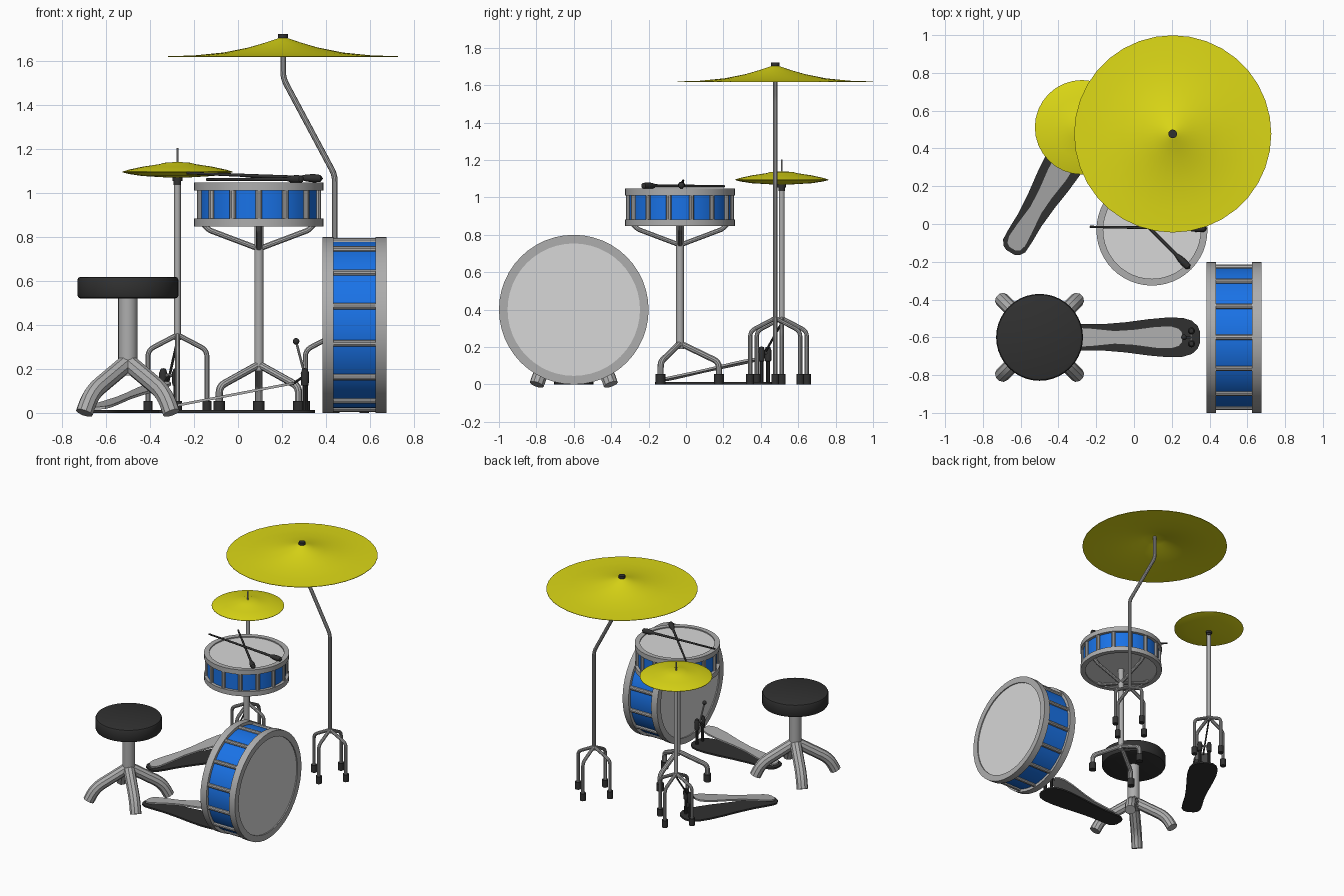
import bpy, bmesh, math
from mathutils import Matrix, Vector

if "Cube" in bpy.data.objects:
    bpy.data.objects.remove(bpy.data.objects["Cube"])


def material(name, col):
    m = bpy.data.materials.new(name)
    m.diffuse_color = (*col, 1)
    m.use_nodes = True
    m.node_tree.nodes["Principled BSDF"].inputs["Base Color"].default_value = m.diffuse_color
    return m


BRASS = material("brass yellow", (0.72, 0.69, 0.008))
SILVER = material("silver grey", (0.42, 0.42, 0.42))
SKIN = material("drum skin", (0.68, 0.68, 0.68))
BLUE = material("shell blue", (0.01, 0.17, 0.80))
BLACK = material("rubber black", (0.03, 0.03, 0.03))
T, R = Matrix.Translation, Matrix.Rotation


def finish(name, bm, mat, matrix=Matrix()):
    bmesh.ops.remove_doubles(bm, verts=bm.verts, dist=1e-5)
    bmesh.ops.recalc_face_normals(bm, faces=bm.faces)
    me = bpy.data.meshes.new(name)
    bm.to_mesh(me)
    bm.free()
    me.transform(matrix)
    me.materials.append(mat)
    ob = bpy.data.objects.new(name, me)
    bpy.context.collection.objects.link(ob)
    smooth(ob)
    return ob


def smooth(ob):
    bpy.ops.object.select_all(action='DESELECT')
    ob.select_set(True)
    bpy.context.view_layer.objects.active = ob
    bpy.ops.object.shade_smooth_by_angle(angle=math.radians(35))


def lathe(name, prof, mat, matrix=Matrix(), segs=32, closed=False):
    """Spin (radius, height) points round z."""
    bm = bmesh.new()
    rings = [[bm.verts.new((r * math.cos(2 * math.pi * i / segs), r * math.sin(2 * math.pi * i / segs), z))
              for i in range(segs)] for r, z in prof]
    pairs = list(zip(rings, rings[1:])) + ([(rings[-1], rings[0])] if closed else [])
    for a, b in pairs:
        for i in range(segs):
            j = (i + 1) % segs
            bm.faces.new((a[i], a[j], b[j], b[i]))
    return finish(name, bm, mat, matrix)


def rod(name, r, z0, z1, mat, matrix=Matrix(), segs=16):
    return lathe(name, [(0, z0), (r, z0), (r, z1), (0, z1)], mat, matrix, segs)


def tube(name, pts, r, mat, bend=0.0):
    """Round tube along a path, corners rounded by the length 'bend'."""
    pts = [Vector(p) for p in pts]
    path = [pts[0]]
    for a, p, b in zip(pts, pts[1:], pts[2:]):
        s, e = p + (a - p).normalized() * bend, p + (b - p).normalized() * bend
        for k in range(5):
            t = k / 4
            path.append(s * (1 - t) ** 2 + p * 2 * t * (1 - t) + e * t * t)
    path.append(pts[-1])
    cu = bpy.data.curves.new(name, 'CURVE')
    cu.dimensions = '3D'
    cu.bevel_depth, cu.bevel_resolution, cu.use_fill_caps = r, 3, True
    sp = cu.splines.new('POLY')
    sp.points.add(len(path) - 1)
    for q, p in zip(sp.points, path):
        q.co = (*p, 1)
    cu.materials.append(mat)
    ob = bpy.data.objects.new(name, cu)
    bpy.context.collection.objects.link(ob)
    bpy.ops.object.select_all(action='DESELECT')
    ob.select_set(True)
    bpy.context.view_layer.objects.active = ob
    bpy.ops.object.convert(target='MESH')
    smooth(bpy.context.view_layer.objects.active)


def legs(name, x, y, angles, prof, r, mat, bend, foot=0):
    """Radial legs; prof is (distance, height) from hub to floor."""
    for a in angles:
        c, s = math.cos(math.radians(a)), math.sin(math.radians(a))
        tube(name, [(x + d * c, y + d * s, z) for d, z in prof], r, mat, bend)
        if foot:
            d = prof[-1][0]
            rod(name + "_foot", foot, 0, 0.055, BLACK, T((x + d * c, y + d * s, 0)), 12)


def drum(name, radius, depth, hoop, lip, matrix, first):
    """Drum along z from 0 to depth, with hoops, skins and 14 lugs."""
    lathe(name + "_shell", [(radius - 0.022, hoop * .5), (radius - 0.022, depth - hoop * .5)], BLUE, matrix, 48)
    for z in (0, depth - hoop):
        lathe(name + "_hoop", [(radius - lip, z), (radius, z), (radius, z + hoop), (radius - lip, z + hoop)],
              SILVER, matrix, 48, True)
    for z in (0.008, depth - 0.008):
        lathe(name + "_skin", [(0, z), (radius - lip, z)], SKIN, matrix, 48)
    for i in range(14):
        a = math.radians(first) + 2 * math.pi * i / 14
        rod(name + "_lug", 0.015, hoop * .5, depth - hoop * .5, SILVER,
            matrix @ T(((radius - 0.02) * math.cos(a), (radius - 0.02) * math.sin(a), 0)), 10)


# Bass drum lying along x, snare drum upright
drum("bass_drum", 0.40, 0.29, 0.05, 0.046, T((0.384, -0.6, 0.4)) @ R(math.pi / 2, 4, 'Y'), 0)
SX, SY = 0.095, -0.032
drum("snare_drum", 0.294, 0.2, 0.036, 0.036, T((SX, SY, 0.847)), -90)

# Snare stand
rod("snare_pole", 0.021, 0.19, 0.855, SILVER, T((SX, SY, 0)))
legs("snare_arm", SX, SY, (0, 90, 180, 270), [(0, 0.745), (0.225, 0.83), (0.25, 0.855)], 0.013, SILVER, 0.012)
legs("snare_leg", SX, SY, (90, 210, 330), [(0, 0.22), (0.208, 0.12), (0.208, 0.03)], 0.017, SILVER, 0.03, 0.026)

# Stool
lathe("seat", [(0, 0.52), (0.215, 0.52), (0.225, 0.524), (0.23, 0.534), (0.23, 0.604), (0.225, 0.614),
               (0.215, 0.618), (0, 0.618)], BLACK, T((-0.5, -0.6, 0)), 40)
rod("seat_column", 0.044, 0.17, 0.525, SILVER, T((-0.5, -0.6, 0)), 20)
legs("seat_leg", -0.5, -0.6, (45, 135, 225, 315), [(0, 0.23), (0.235, 0.09), (0.28, 0)], 0.04, SILVER, 0.06)

# Hi-hat
HX, HY = -0.275, 0.512
H = T((HX, HY, 0))
lathe("hihat_top_cymbal", [(0, 1.14), (0.06, 1.136), (0.08, 1.13), (0.16, 1.118), (0.22, 1.105), (0.25, 1.096),
                           (0.25, 1.094), (0, 1.10)], BRASS, H)
lathe("hihat_bottom_cymbal", [(0, 1.068), (0.06, 1.07), (0.16, 1.076), (0.22, 1.085), (0.25, 1.093),
                              (0.25, 1.095), (0, 1.09)], BRASS, H)
rod("hihat_rod", 0.005, 1.0, 1.203, SILVER, H, 8)
rod("hihat_pole", 0.015, 0.33, 1.04, SILVER, H)
rod("hihat_cup", 0.022, 1.053, 1.07, BLACK, H)
rod("hihat_clutch", 0.017, 1.035, 1.053, BLACK, H)
legs("hihat_leg", HX, HY, (0, 90, 180, 270), [(0, 0.355), (0.134, 0.285), (0.134, 0.03)], 0.012, SILVER, 0.03, 0.021)

# Crash cymbal on a bent stand
CX, CY = 0.205, 0.477
C = T((CX, CY, 0))
lathe("crash_cymbal", [(0, 1.708), (0.03, 1.699), (0.08, 1.682), (0.16, 1.659), (0.27, 1.637), (0.4, 1.624),
                       (0.522, 1.62), (0.522, 1.617), (0.4, 1.62), (0.27, 1.632), (0.16, 1.654), (0.08, 1.677),
                       (0, 1.70)], BRASS, C, 36)
rod("crash_nut", 0.023, 1.703, 1.722, BLACK, C)
tube("crash_pole", [(0.44, CY, 0.33), (0.44, CY, 1.08), (CX, CY, 1.52), (CX, CY, 1.705)], 0.013, SILVER, 0.03)
legs("crash_leg", 0.44, CY, (0, 90, 180, 270), [(0, 0.355), (0.134, 0.285), (0.134, 0.03)], 0.012, SILVER, 0.03, 0.021)

# Drumsticks
STICK = [(0, 0), (0.006, 0.002), (0.0075, 0.3), (0.009, 0.52), (0.016, 0.545), (0.019, 0.58), (0.016, 0.61), (0, 0.622)]
for tail, tip in (((-0.235, -0.015, 1.09), (0.388, -0.025, 1.064)), ((-0.143, 0.205, 1.06), (0.29, -0.23, 1.062))):
    d = Vector(tip) - Vector(tail)
    lathe("drumstick", STICK, BLACK, T(tail) @ d.to_track_quat('Z', 'Y').to_matrix().to_4x4(), 12)


# Pedals
def plate(name, outline, z0, slope, thick, mat, matrix):
    """Symmetric plate from (distance, half width) points."""
    bm = bmesh.new()
    rows = [[bm.verts.new((u, s * w, z0 + slope * u + h)) for s, h in ((-1, 0), (1, 0), (1, thick), (-1, thick))]
            for u, w in outline]
    for a, b in zip(rows, rows[1:]):
        for i in range(4):
            bm.faces.new((a[i], a[(i + 1) % 4], b[(i + 1) % 4], b[i]))
    bm.faces.new(rows[0])
    bm.faces.new(rows[-1])
    finish(name, bm, mat, matrix)


SOLE = [(0, 0.025), (0.012, 0.05), (0.04, 0.068), (0.1, 0.071), (0.2, 0.07), (0.32, 0.08), (0.44, 0.096),
        (0.54, 0.105), (0.62, 0.103), (0.67, 0.088), (0.7, 0.06), (0.712, 0.03)]
BOARD = [(0.02, 0.02), (0.035, 0.042), (0.07, 0.052), (0.14, 0.048), (0.26, 0.036), (0.36, 0.042), (0.48, 0.058),
         (0.56, 0.06), (0.6, 0.048), (0.62, 0.025)]


def pedal(name, x, y, ang):
    m = T((x, y, 0)) @ R(math.radians(ang), 4, 'Z')
    plate(name + "_base", SOLE, 0, 0, 0.012, BLACK, m)
    plate(name + "_board", BOARD, 0.012, 0.19, 0.012, SILVER, m)
    for v in (-0.034, 0.034):
        rod(name + "_post", 0.011, 0, 0.19, BLACK, m @ T((0.667, v, 0)), 10)
        lathe(name + "_bearing", [(0, 0.12), (0.017, 0.125), (0.019, 0.18), (0.012, 0.2), (0, 0.203)],
              BLACK, m @ T((0.667, v, 0)), 12)
    rod(name + "_axle", 0.008, -0.034, 0.034, SILVER, m @ T((0.667, 0, 0.17)) @ R(math.pi / 2, 4, 'X'), 10)
    tube(name + "_link", [m @ Vector((0.667, 0, 0.17)), m @ Vector((0.61, 0, 0.13))], 0.006, BLACK)


pedal("bass_pedal", -0.363, -0.6, 0)
pedal("hihat_pedal", -0.655, -0.15, 58.9)
# Beater and hi-hat pull rod
tube("beater_rod", [(0.304, -0.6, 0.17), (0.265, -0.6, 0.32)], 0.006, SILVER)
lathe("beater_head", [(0.015 * math.sin(math.pi * i / 8), 0.325 - 0.015 * math.cos(math.pi * i / 8)) for i in range(9)],
      BLACK, T((0.264, -0.6, 0)), 12)
tube("hihat_pull_rod", [(HX, HY, 0.33), (-0.32, 0.4, 0.13)], 0.006, BLACK)
